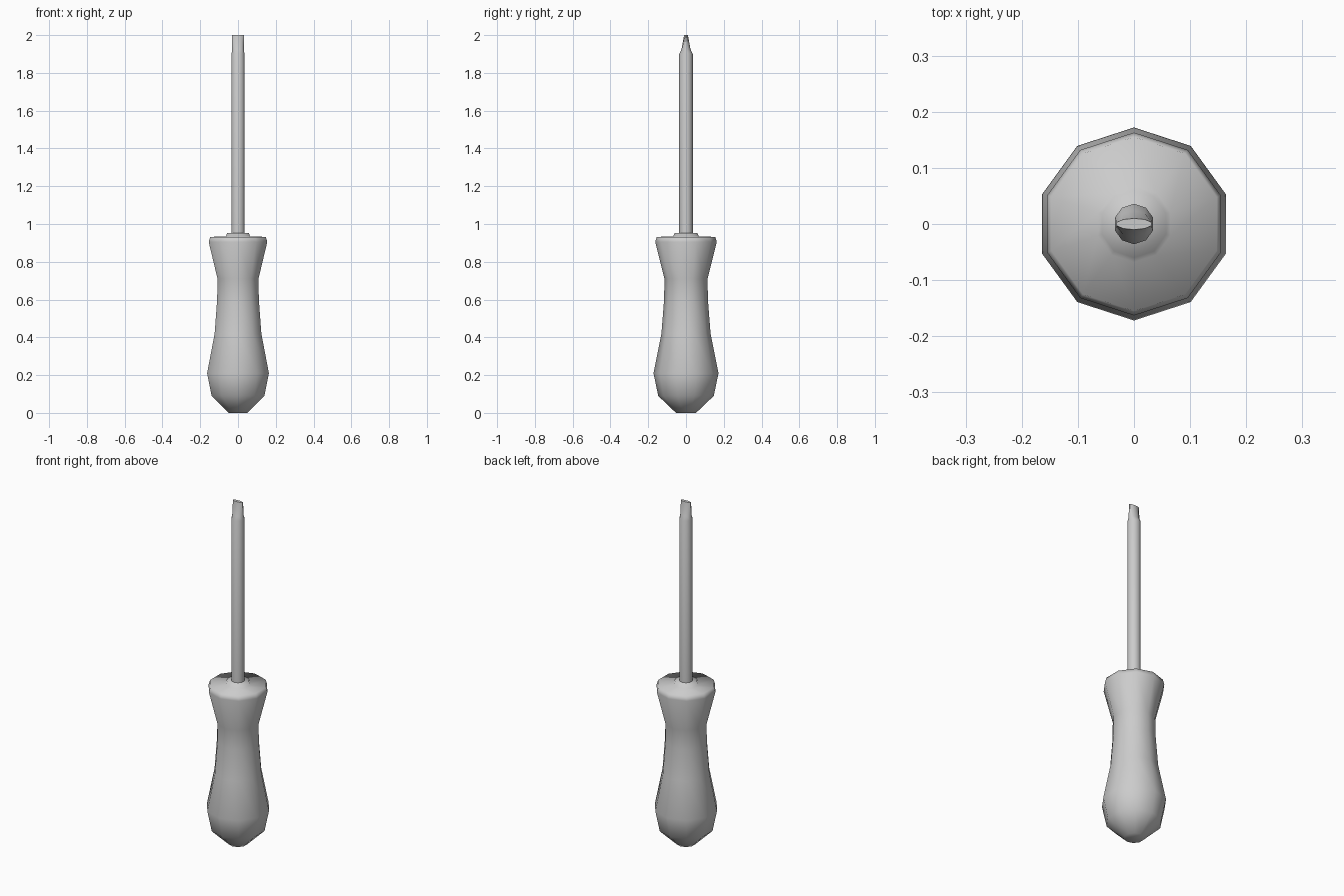
import bpy, bmesh, math

if "Cube" in bpy.data.objects:
    bpy.data.objects.remove(bpy.data.objects["Cube"])

SIDES = 10


def loft(name, rings, angle=50):
    """Stack of ten-sided rings (z, x radius, y radius), capped at both ends."""
    bm = bmesh.new()
    loops = []
    for z, rx, ry in rings:
        loops.append([bm.verts.new((rx * math.sin(2 * math.pi * i / SIDES),
                                    ry * math.cos(2 * math.pi * i / SIDES), z))
                      for i in range(SIDES)])
    for a, b in zip(loops, loops[1:]):
        for i in range(SIDES):
            j = (i + 1) % SIDES
            bm.faces.new((a[i], a[j], b[j], b[i]))
    bm.faces.new(loops[0])
    bm.faces.new(loops[-1])
    bmesh.ops.recalc_face_normals(bm, faces=bm.faces[:])
    mesh = bpy.data.meshes.new(name)
    bm.to_mesh(mesh)
    bm.free()
    obj = bpy.data.objects.new(name, mesh)
    bpy.context.collection.objects.link(obj)
    bpy.ops.object.select_all(action='DESELECT')
    obj.select_set(True)
    bpy.context.view_layer.objects.active = obj
    bpy.ops.object.shade_smooth_by_angle(angle=math.radians(angle))
    return obj


# Bulbous grip with a narrow waist, flared top and small raised collar
grip = [(0, 0.053), (0.09, 0.147), (0.21, 0.172), (0.42, 0.130),
        (0.60, 0.116), (0.71, 0.114), (0.905, 0.163), (0.932, 0.155),
        (0.934, 0.068), (0.953, 0.060)]
loft("handle", [(z, r, r) for z, r in grip], 75)

# Round shaft flattening into a blade tip
loft("shaft", [(0.94, 0.036, 0.036), (1.90, 0.036, 0.036),
               (1.925, 0.0325, 0.024), (2.0, 0.0325, 0.010)])
